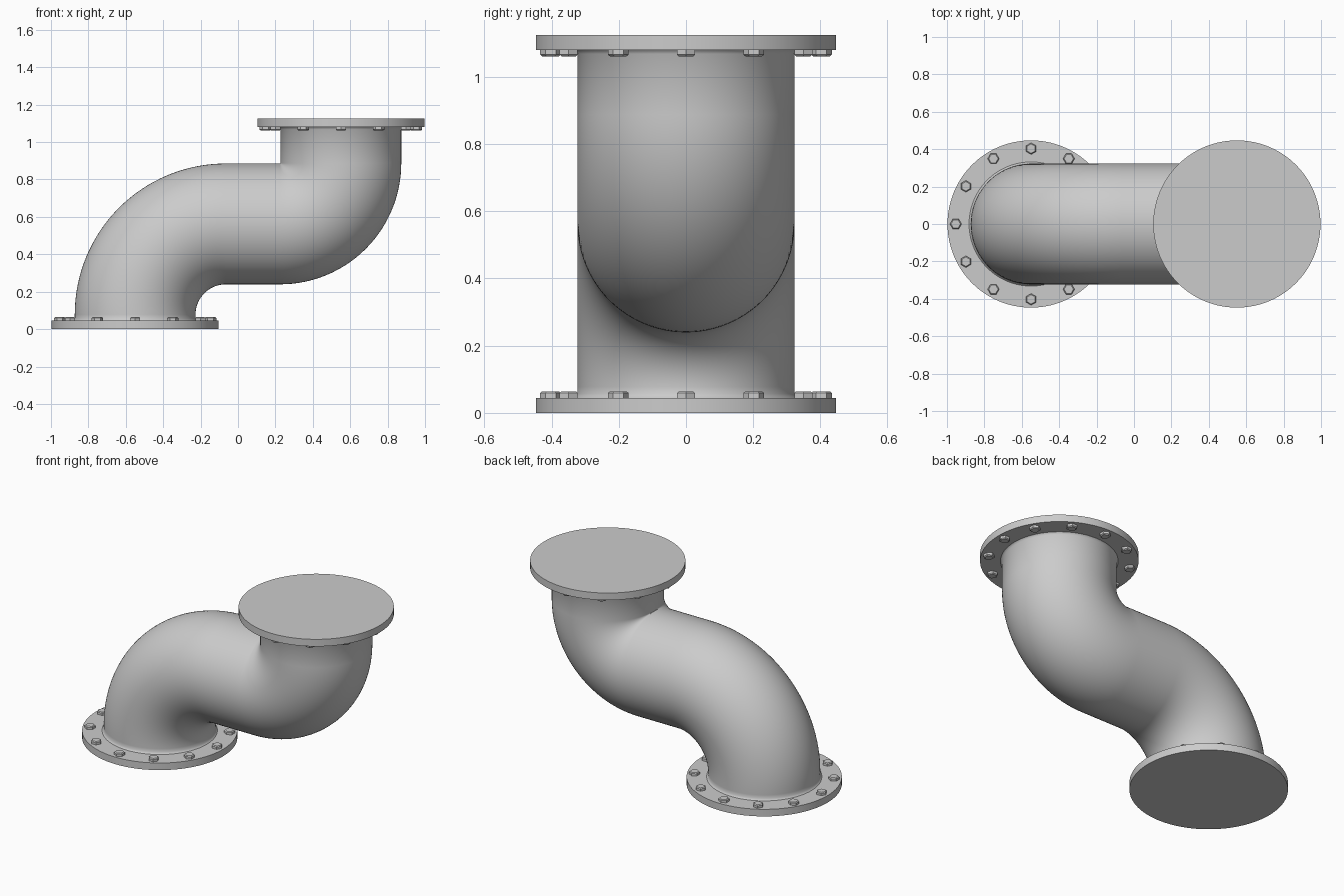
import bpy, bmesh
from math import sin, cos, pi, radians

if "Cube" in bpy.data.objects:
    bpy.data.objects.remove(bpy.data.objects["Cube"])

R_PIPE, R_FLANGE, R_BOLT = 0.323, 0.447, 0.403
X_END, Z_MID, HEIGHT, T = 0.55, 0.5625, 1.125, 0.045


def finish(name, bm, angle=35):
    bmesh.ops.recalc_face_normals(bm, faces=bm.faces[:])
    me = bpy.data.meshes.new(name)
    bm.to_mesh(me)
    bm.free()
    ob = bpy.data.objects.new(name, me)
    bpy.context.collection.objects.link(ob)
    bpy.ops.object.select_all(action='DESELECT')
    ob.select_set(True)
    bpy.context.view_layer.objects.active = ob
    bpy.ops.object.shade_smooth_by_angle(angle=radians(angle))
    return ob


def skin(bm, rings, caps):
    # join rings of points into a tube, optionally capped
    loops = [[bm.verts.new(p) for p in ring] for ring in rings]
    for a, b in zip(loops, loops[1:]):
        for i in range(len(a)):
            j = (i + 1) % len(a)
            bm.faces.new((a[i], a[j], b[j], b[i]))
    if caps:
        bm.faces.new(loops[0])
        bm.faces.new(loops[-1])


def disc_ring(x, y, z, r, n, rot=0):
    return [(x + r * cos(rot + 2 * pi * i / n), y + r * sin(rot + 2 * pi * i / n), z)
            for i in range(n)]


# S-shaped pipe: path stations are (x, z, lean, radius), with a small weld fillet at each end
def pipe_ring(x, z, lean, r, n=96):
    return [(x + r * cos(t) * cos(lean), r * sin(t), z - r * cos(t) * sin(lean))
            for t in (2 * pi * i / n for i in range(n))]


path = [(-X_END, T - 0.003, 0, R_PIPE + 0.012), (-X_END, T + 0.003, 0, R_PIPE + 0.006),
        (-X_END, T + 0.012, 0, R_PIPE)]
big, small, steps = 0.485, 0.325, 32
for i in range(steps + 1):                      # wide lower bend
    a = pi / 2 * i / steps
    path.append((-X_END + big * (1 - cos(a)), Z_MID - big * (1 - sin(a)), a, R_PIPE))
for i in range(steps + 1):                      # tight upper bend
    a = pi / 2 * (1 - i / steps)
    path.append((X_END - small * (1 - cos(a)), Z_MID + small * (1 - sin(a)), a, R_PIPE))
top = HEIGHT - T
path += [(X_END, top - 0.012, 0, R_PIPE), (X_END, top - 0.003, 0, R_PIPE + 0.006),
         (X_END, top + 0.003, 0, R_PIPE + 0.012)]
bm = bmesh.new()
skin(bm, [pipe_ring(*p) for p in path], False)
finish("pipe_bend", bm, 40)

# Flange discs, each with a circle of twelve hexagonal bolt heads on its inner face
for label, x, z0, face, side in (("lower", -X_END, 0, T, 1), ("upper", X_END, top, top, -1)):
    bm = bmesh.new()
    skin(bm, [disc_ring(x, 0, z, R_FLANGE, 128) for z in (z0, z0 + T)], True)
    finish(label + "_flange", bm)

    bm = bmesh.new()
    for k in range(12):
        a = 2 * pi * k / 12
        bx, by = x + R_BOLT * cos(a), R_BOLT * sin(a)
        rings = [disc_ring(bx, by, face + side * h, r, 6, a)
                 for h, r in ((-0.002, 0.031), (0.014, 0.031), (0.019, 0.025))]
        skin(bm, rings, True)
    finish(label + "_bolts", bm, 20)
